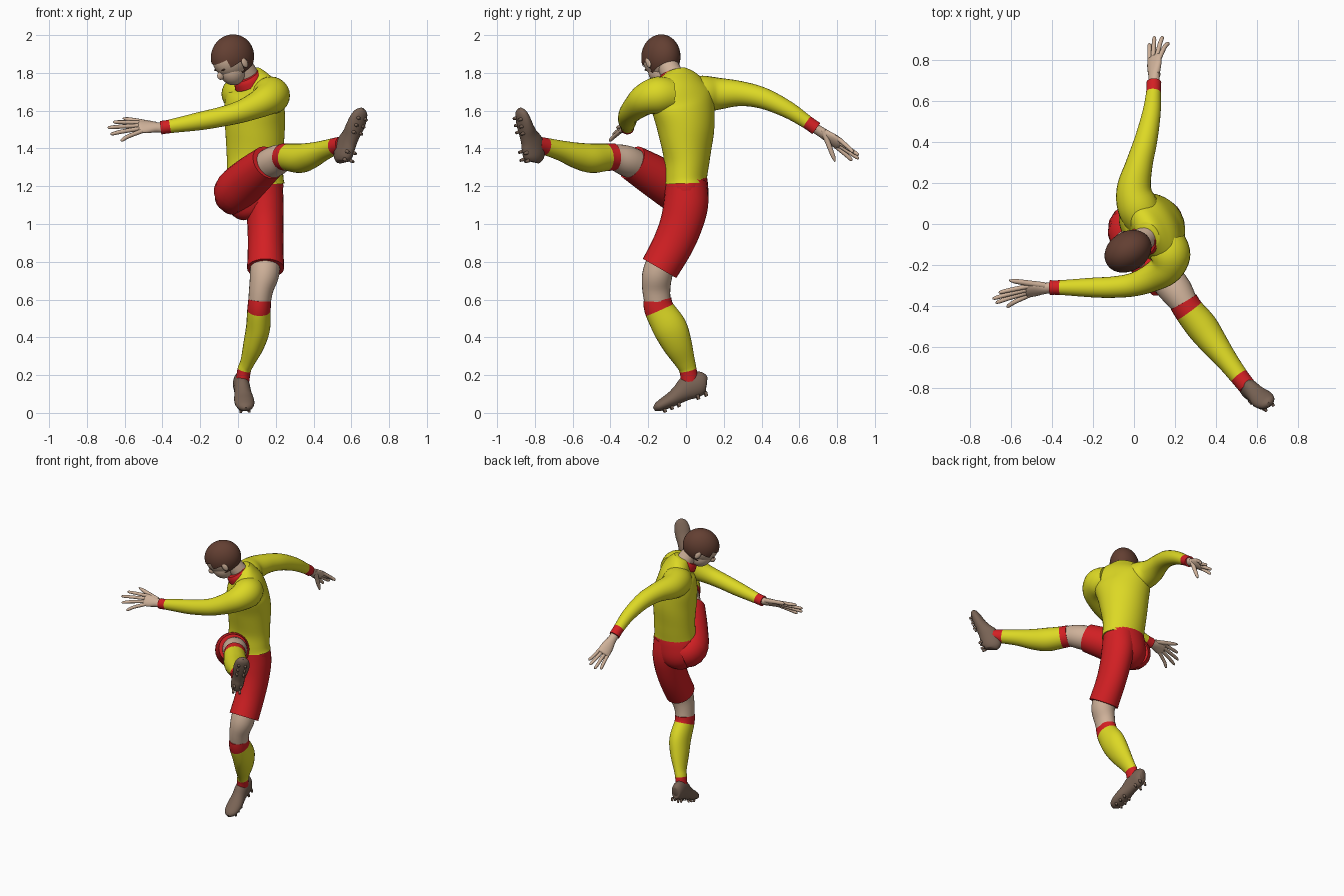
import bpy, bmesh, math
from mathutils import Vector, Matrix

if "Cube" in bpy.data.objects:
    bpy.data.objects.remove(bpy.data.objects["Cube"])

def material(name, rgb):
    m = bpy.data.materials.new(name)
    m.diffuse_color = (*rgb, 1)
    m.use_nodes = True
    m.node_tree.nodes["Principled BSDF"].inputs["Base Color"].default_value = m.diffuse_color
    return m

MATS = {
    "Y": material("yellow_cloth", (0.72, 0.69, 0.018)),
    "R": material("red_cloth", (0.65, 0.014, 0.017)),
    "S": material("skin", (0.62, 0.44, 0.32)),
    "H": material("brown_hair", (0.125, 0.05, 0.032)),
    "B": material("boot_leather", (0.19, 0.125, 0.09)),
}

def finish(name, bm, keys):
    me = bpy.data.meshes.new(name)
    bmesh.ops.recalc_face_normals(bm, faces=bm.faces)
    bm.to_mesh(me)
    bm.free()
    for k in keys:
        me.materials.append(MATS[k])
    ob = bpy.data.objects.new(name, me)
    bpy.context.collection.objects.link(ob)
    return ob

def spline(p0, p1, p2, p3, t):
    return [0.5 * (2*b + (c-a)*t + (2*a-5*b+4*c-d)*t*t + (3*b-a-3*c+d)*t**3)
            for a, b, c, d in zip(p0, p1, p2, p3)]

def tube(name, stations, colours, side=(1, 0, 0), n=24, steps=5):
    """Loft ellipses (x, y, z, ra[, rb, twist]); one colour letter per segment."""
    st = []
    for s in stations:
        s = list(s)
        if len(s) == 4:
            s.append(s[3])
        if len(s) == 5:
            s.append(0)
        st.append(s)
    segs = len(st) - 1
    colours = colours * segs if len(colours) == 1 else colours
    rows = []
    for i in range(segs):
        a, b = st[max(i-1, 0)], st[min(i+2, segs)]
        rows += [spline(a, st[i], st[i+1], b, k / steps) for k in range(steps)]
    rows.append(st[-1])
    keys = sorted(set(colours))
    bm = bmesh.new()
    rings = []
    for i, r in enumerate(rows):
        c = Vector(r[:3])
        t = (Vector(rows[min(i+1, len(rows)-1)][:3]) - Vector(rows[max(i-1, 0)][:3])).normalized()
        a = Matrix.Rotation(math.radians(r[5]), 3, 'Z') @ Vector(side)
        a = (a - t * a.dot(t)).normalized()
        b = t.cross(a)
        rings.append([bm.verts.new(c + a * max(r[3], .001) * math.cos(2*math.pi*k/n)
                                   + b * max(r[4], .001) * math.sin(2*math.pi*k/n)) for k in range(n)])
    for i in range(len(rings) - 1):
        for k in range(n):
            f = bm.faces.new((rings[i][k], rings[i][(k+1) % n], rings[i+1][(k+1) % n], rings[i+1][k]))
            f.material_index = keys.index(colours[i // steps])
    for ring, col in ((rings[0], colours[0]), (rings[-1], colours[-1])):
        bm.faces.new(ring).material_index = keys.index(col)
    return finish(name, bm, keys)

def frame(forward, up, origin):
    f = Vector(forward).normalized()
    u = Vector(up)
    u = (u - f * u.dot(f)).normalized()
    s = f.cross(u)
    return Matrix.Translation(origin) @ Matrix((f, s, u)).transposed().to_4x4()

def blob(name, m, centre, radii, key, cut=None, segs=36):
    """Ellipsoid in frame m; cut(point) removes faces."""
    bm = bmesh.new()
    bmesh.ops.create_uvsphere(bm, u_segments=segs, v_segments=segs // 2 + 6, radius=1)
    bmesh.ops.transform(bm, verts=bm.verts, matrix=Matrix.Translation(centre) @ Matrix.Diagonal((*radii, 1)))
    if cut:
        bmesh.ops.delete(bm, geom=[f for f in bm.faces if cut(f.calc_center_median())], context='FACES')
    bmesh.ops.transform(bm, verts=bm.verts, matrix=m)
    return finish(name, bm, key)

# Shirt body, twisted from hips to shoulders
tube("shirt_body", [
    (.09, -.005, 1.215, .157, .118, 0), (.09, -.005, 1.25, .15, .116, 0), (.09, .004, 1.35, .15, .122, -10),
    (.09, .0, 1.5, .165, .143, -35), (.087, -.015, 1.62, .185, .138, -50),
    (.093, -.03, 1.7, .18, .112, -56), (.08, -.04, 1.77, .13, .075, -56), (.07, -.05, 1.81, .06, .05, -56)],
    "Y", n=40)

# Sleeves with red cuffs
tube("left_sleeve", [
    (.16, -.08, 1.68, .09), (.175, -.15, 1.68, .1), (.155, -.215, 1.66, .085), (.09, -.26, 1.625, .07),
    (0, -.295, 1.59, .058), (-.1, -.308, 1.565, .052), (-.2, -.31, 1.545, .048),
    (-.36, -.31, 1.517, .036), (-.41, -.31, 1.51, .036)], "YYYYYYYR", side=(0, 0, 1))
tube("right_sleeve", [
    (.06, .0, 1.67, .09), (.02, .08, 1.685, .1), (0, .17, 1.69, .085), (.025, .29, 1.69, .066),
    (.058, .41, 1.665, .056), (.085, .54, 1.605, .045), (.095, .64, 1.54, .036),
    (.097, .69, 1.505, .036)], "YYYYYYR")

# Hands
def hand(side_name, wrist, knuckle, spread, tips, thumb):
    w, k, s = Vector(wrist), Vector(knuckle), Vector(spread).normalized()
    tube(side_name + "_palm", [(*w, .03, .024), (*w.lerp(k, .3), .03, .024), (*w.lerp(k, .7), .042, .02),
                               (*k, .042, .016), (*(k + (k - w) * .08), .03, .008)], "S", side=s, n=16)
    for i, tip in enumerate(tips):
        a = k + s * (-.03 + .02 * i) - (k - w) * .12
        b, t = a.lerp(Vector(tip), .55) + (k - w) * .1, Vector(tip)
        tube(f"{side_name}_finger_{i+1}", [(*a, .012), (*b, .011), (*b.lerp(t, .8), .009), (*t, .003)],
             "S", side=s, n=10, steps=3)
    a, t = w.lerp(k, .3) - s * .02, Vector(thumb)
    tube(side_name + "_thumb", [(*a, .016), (*a.lerp(t, .5), .014), (*a.lerp(t, .85), .011), (*t, .003)],
         "S", side=s, n=10, steps=3)

hand("left", (-.40, -.31, 1.51), (-.52, -.325, 1.515), (0, -.7, -.7),
     [(-.66, -.335, 1.54), (-.69, -.365, 1.51), (-.675, -.385, 1.475), (-.62, -.405, 1.44)], (-.61, -.275, 1.56))
hand("right", (.097, .68, 1.51), (.1, .81, 1.425), (-.7, -.35, -.5),
     [(.17, .885, 1.38), (.14, .915, 1.365), (.10, .915, 1.345), (.075, .88, 1.335)], (.11, .79, 1.33))

# Shorts: seat and two legs
tube("shorts_seat", [(.09, -.002, 1.25, .148, .112), (.085, 0, 1.2, .155, .117), (.075, .002, 1.12, .15, .115),
                     (.075, 0, 1.06, .11, .09), (.08, 0, 1.03, .05, .05)], "R", n=32)
tube("shorts_left_leg", [(.125, .0, 1.22, .11, .11), (.14, .0, 1.11, .102, .118), (.145, -.025, 1.0, .096, .113),
                         (.146, -.07, .89, .094, .108), (.146, -.14, .765, .098, .102)], "R")
tube("shorts_right_leg", [(.02, .03, 1.13, .09), (-.015, -.03, 1.165, .115), (.06, -.145, 1.24, .112),
                          (.16, -.285, 1.325, .095)], "R", side=(0, 0, 1))

# Bare knees
tube("left_knee", [(.145, -.11, .85, .075), (.141, -.15, .74, .078, .08), (.122, -.157, .65, .064, .074),
                   (.11, -.145, .55, .058, .066)], "S")
tube("right_knee", [(.09, -.19, 1.275, .075), (.19, -.305, 1.33, .082), (.245, -.385, 1.355, .068),
                    (.29, -.45, 1.352, .062)], "S", side=(0, 0, 1))

# Socks with red bands
tube("left_sock", [(.115, -.152, .6, .06, .075), (.111, -.14, .545, .062, .079), (.106, -.085, .45, .064, .09),
                   (.083, -.045, .36, .056, .078), (.05, -.005, .27, .038, .054), (.033, .01, .228, .036, .046),
                   (.024, .02, .17, .036, .046)], "RYYYYR")
tube("right_sock", [(.242, -.38, 1.355, .072), (.27, -.425, 1.353, .073), (.33, -.5, 1.348, .078),
                    (.385, -.575, 1.362, .069), (.45, -.66, 1.388, .054), (.512, -.742, 1.41, .046),
                    (.55, -.79, 1.42, .044)], "RYYYYR", side=(0, 0, 1))

# Boots with studs: (forward, half width, sole height, top height)
BOOT = [(-.072, .015, .03, .08), (-.062, .032, .008, .11), (-.03, .042, 0, .13), (.03, .043, 0, .13),
        (.08, .045, .002, .102), (.13, .052, 0, .08), (.18, .051, 0, .066), (.22, .038, .004, .052),
        (.24, .012, .015, .035)]

def boot(name, origin, forward, up):
    m = frame(forward, up, origin)
    ob = tube(name, [(f, 0, (lo + hi) / 2, w, (hi - lo) / 2) for f, w, lo, hi in BOOT], "B", side=(0, 1, 0))
    ob.data.transform(m)
    bm = bmesh.new()
    for f in (-.045, .0, .11, .15, .19):
        for s in (-.022, .022):
            bmesh.ops.create_cone(bm, cap_ends=True, segments=10, radius1=.007, radius2=.01, depth=.026,
                                  matrix=m @ Matrix.Translation((f, s, 0)))
    finish(name + "_studs", bm, "B")

boot("left_boot", (.018, .063, .083), (.1, -.93, -.36), (0, -.37, .93))
boot("right_boot", (.60, -.862, 1.378), (.30, -.15, .94), (-.59, .81, 0))

# Neck and collar
tube("neck", [(.08, -.04, 1.73, .062), (.035, -.085, 1.815, .057), (0, -.11, 1.87, .055)], "S")
tube("collar", [(.062, -.07, 1.745, .084, .082), (.05, -.08, 1.77, .076, .076), (.043, -.086, 1.785, .066, .066)], "R")

# Head, looking down and to the player's right
HEAD = frame((-.7, -.45, -.55), (0, 0, 1), (-.032, -.135, 1.882))
blob("skull", HEAD, (0, 0, 0), (.114, .086, .108), "S")
blob("jaw", HEAD, (.04, 0, -.06), (.068, .064, .078), "S")
blob("nose", HEAD, (.112, 0, -.042), (.022, .012, .022), "S", segs=14)
for label, sgn in (("left", 1), ("right", -1)):
    blob(label + "_ear", HEAD, (-.002, sgn * .09, -.035), (.018, .01, .03), "S", segs=14)
blob("hair", HEAD, (-.004, 0, 0), (.123, .096, .118), "H",
     cut=lambda p: p.z < -.085 or (p.x > .075 and p.z < .03) or (p.x > .02 and p.z < -.012))
# Eyebrows
for label, sgn in (("left", 1), ("right", -1)):
    blob(label + "_eyebrow", HEAD, (.101, sgn * .034, -.012), (.008, .018, .004), "H", segs=12)

# Smooth shading with sharp edges at hems
bpy.ops.object.select_all(action='DESELECT')
for ob in bpy.context.collection.objects:
    ob.select_set(True)
    bpy.context.view_layer.objects.active = ob
bpy.ops.object.shade_smooth_by_angle(angle=math.radians(45))
